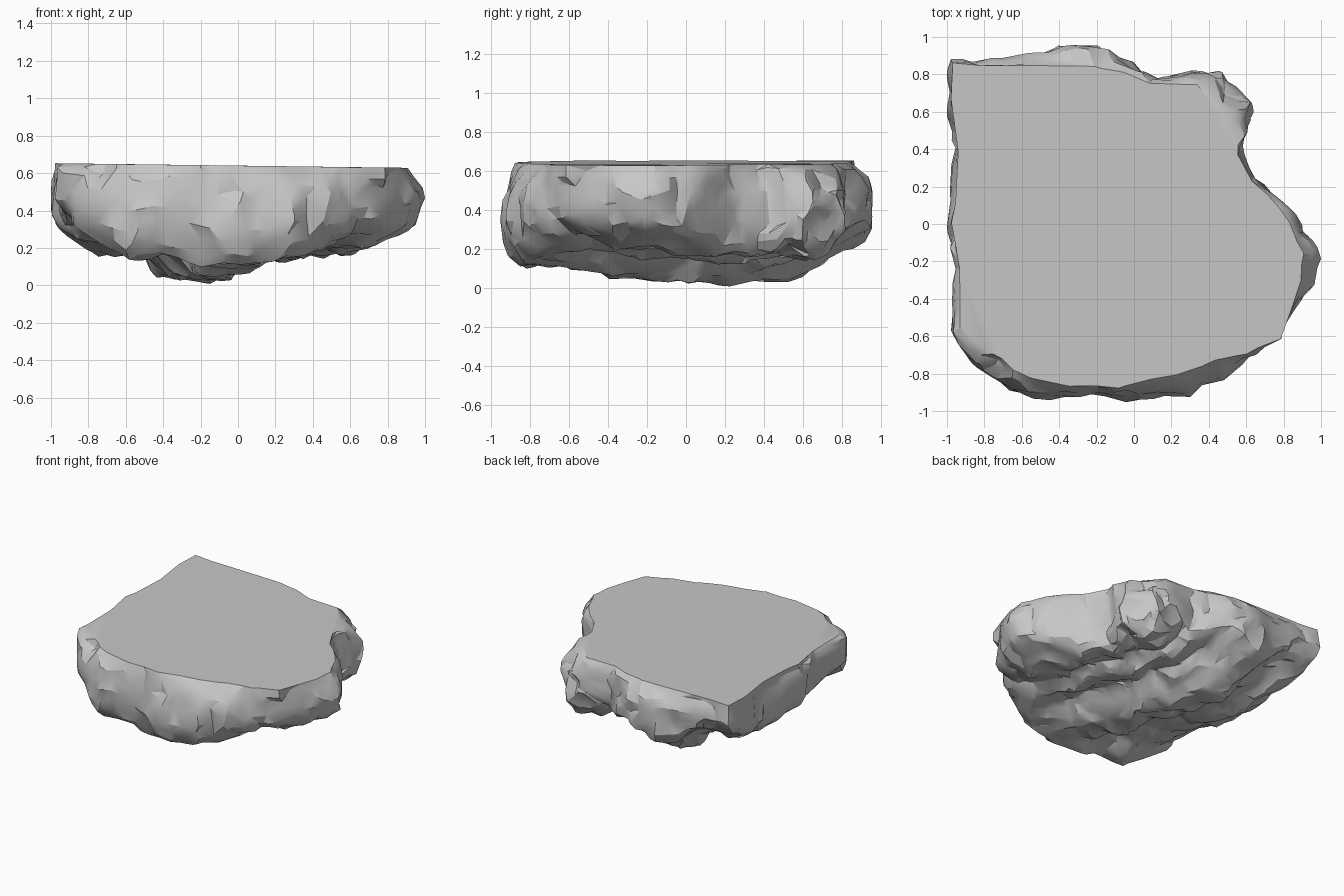
import bpy
import bmesh
from mathutils import Vector, noise

cube = bpy.data.objects.get("Cube")
if cube:
    bpy.data.objects.remove(cube, do_unlink=True)

stone = bpy.data.materials.new("stone grey")
stone.use_nodes = True
grey = (.57, .57, .57, 1)
stone.diffuse_color = grey
stone.node_tree.nodes["Principled BSDF"].inputs["Base Color"].default_value = grey

# Widest outline of the slab: x, y, and how far the top rim is set in
OUTLINE = [
    (-.98, .86, .01), (-.7, .88, .03), (-.4, .94, .1), (-.24, .96, .12),
    (-.08, .9, .1), (.1, .79, .05), (.36, .81, .08), (.5, .7, .12),
    (.61, .64, .17), (.62, .53, .13), (.58, .4, .03), (.65, .24, .02),
    (.8, .1, .05), (.9, 0, .07), (1, -.18, .09), (.93, -.35, .05),
    (.79, -.62, .01), (.6, -.72, .03), (.48, -.82, .1), (.28, -.9, .11),
    (.02, -.95, .1), (-.2, -.9, .03), (-.54, -.94, .1), (-.68, -.87, .1),
    (-.88, -.74, .09), (-.96, -.58, .04), (-.95, -.25, .02), (-1, 0, .02),
    (-.95, .4, .01), (-1, .62, .02),
]
# Underside heights: ridged across the slab, smoother along the front,
# and rising towards front and back
RIDGES = [(-1, .36), (-.88, .25), (-.66, .16), (-.5, .2), (-.38, .15),
          (-.31, .05), (-.2, .02), (-.08, .03), (.04, .1), (.13, .18), (.3, .13),
          (.42, .2), (.55, .16), (.68, .18), (.78, .24), (1, .3)]
FRONT = [(-.95, .33), (-.75, .22), (-.55, .17), (-.4, .18), (-.15, .12),
         (.1, .12), (.35, .17), (.6, .27), (.8, .38)]
RISE = [(-.95, .1), (-.8, .07), (-.5, .05), (0, .01), (.3, 0),
        (.5, .02), (.7, .09), (.95, .2)]


def lookup(table, v):
    """Straight-line interpolation in a short table."""
    if v <= table[0][0]:
        return table[0][1]
    for (a, p), (b, q) in zip(table, table[1:]):
        if v <= b:
            return p + (q - p) * (v - a) / (b - a)
    return table[-1][1]


def underside(x, y):
    """Ridges lean across the slab, fade at the front; two corners lift."""
    corners = .12 * max(0, y - x - .9) + .28 * max(0, x - y - 1)
    ridged = lookup(RIDGES, x + .27 * y) + lookup(RISE, y) + corners
    fade = max(0, min(1, (-y - .4) / .35))
    return ridged + (lookup(FRONT, x) - ridged) * fade


def top_height(x):
    return .64 - .013 * x


def roughen(p, amount):
    """Broad and fine rock texture, kept within the block of stone."""
    p = p + amount * (.7 * noise.noise_vector(p * 4) + noise.noise_vector(p * 9))
    return Vector((max(-1, min(1, p.x)), max(-.955, min(.955, p.y)), max(0, p.z)))


def finish(bm, name, keep):
    """Turn a bmesh into a chipped stone object."""
    bmesh.ops.recalc_face_normals(bm, faces=bm.faces)
    mesh = bpy.data.meshes.new(name)
    bm.to_mesh(mesh)
    bm.free()
    mesh.materials.append(stone)
    obj = bpy.data.objects.new(name, mesh)
    bpy.context.collection.objects.link(obj)
    bpy.ops.object.select_all(action="DESELECT")
    obj.select_set(True)
    bpy.context.view_layer.objects.active = obj
    chip = obj.modifiers.new("chipped facets", "DECIMATE")
    chip.ratio = keep
    bpy.ops.object.modifier_apply(modifier=chip.name)
    bpy.ops.object.shade_smooth_by_angle(angle=.45)


# Subdivide the outline
SUB = 4
rim = []
for a, b in zip(OUTLINE, OUTLINE[1:] + OUTLINE[:1]):
    rim += [Vector(a).lerp(Vector(b), i / SUB) for i in range(SUB)]

# Slab: a flat top, rounded sides, then rings closing over the ridged underside
bm = bmesh.new()
rings = []
for inset, width, drop in [(1, 1, 0), (.6, 1, .08), (.25, 1, .2), (.05, 1, .34),
                           (0, 1, .48), (0, .995, .62), (0, .985, .76), (0, .96, .89)]:
    ring = []
    for x, y, rim_inset in rim:
        f = width - inset * rim_inset
        high, low = top_height(x * f), underside(x * .9, y * .9)
        p = roughen(Vector((x * f, y * f, high + (low - high) * drop)), .04 if drop else .015)
        p.z = min(p.z, high - .02) if drop else high
        ring.append(bm.verts.new(p))
    rings.append(ring)
STEPS = 17
for k in range(STEPS, 0, -1):
    f = .91 * k / STEPS
    rings.append([bm.verts.new(roughen(Vector((x * f, y * f, underside(x * f, y * f))), .035))
                  for x, y, _ in rim])
for upper, lower in zip(rings, rings[1:]):
    for i in range(len(rim)):
        bm.faces.new((upper[i - 1], upper[i], lower[i], lower[i - 1]))
bm.faces.new(rings[0])
bm.faces.new(rings[-1])
finish(bm, "rock_slab", .42)

# Rounded lump bulging from the back corner
bm = bmesh.new()
bmesh.ops.create_icosphere(bm, subdivisions=4, radius=1)
for v in bm.verts:
    x, y, z = v.co
    v.co = roughen(Vector((.35 + .28 * x, .6 + .2 * y, .37 + .22 * z)), .05)
finish(bm, "back_lump", .25)
